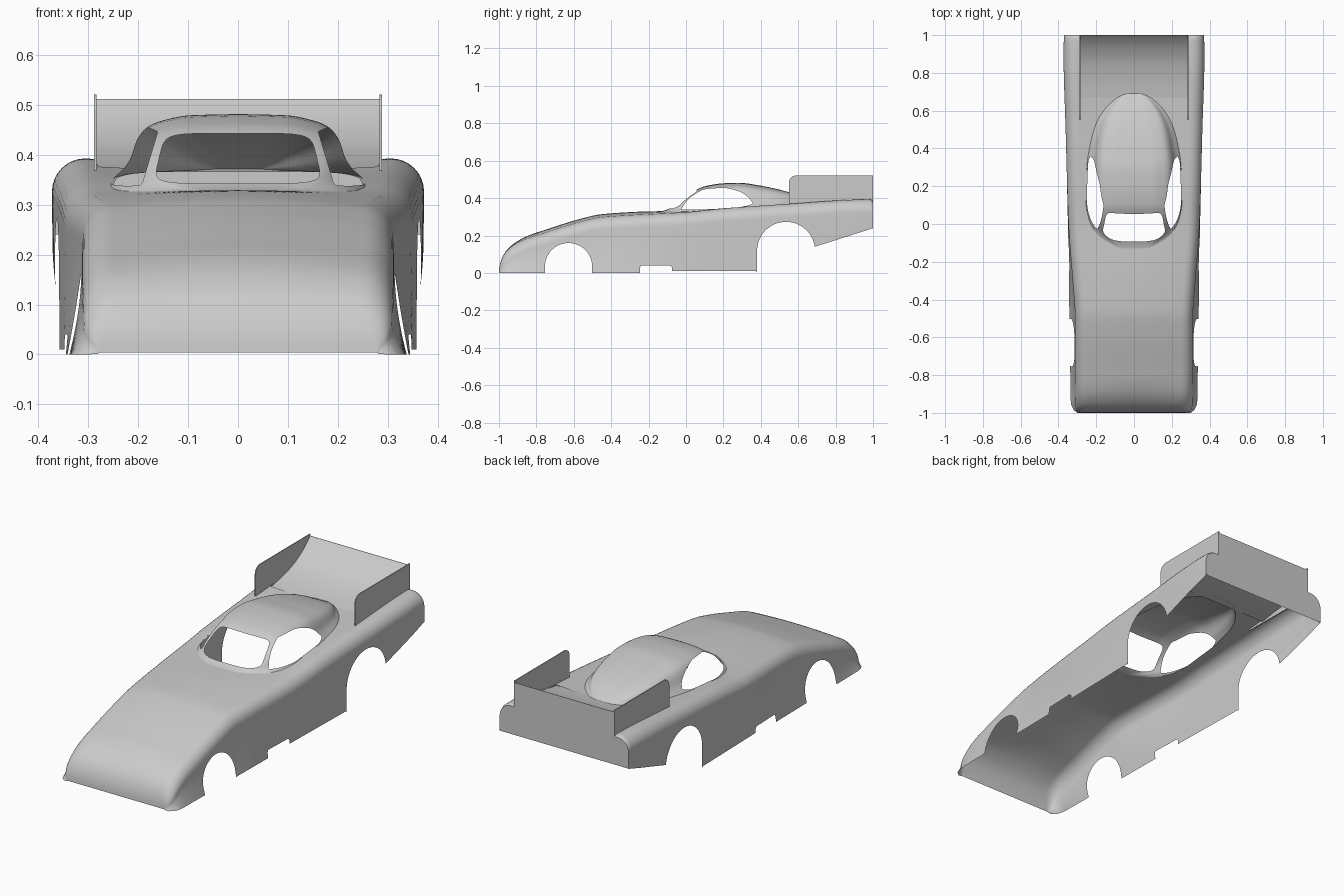
import bpy, bmesh
from math import sin, cos, pi, hypot
from mathutils import Vector

if "Cube" in bpy.data.objects:
    bpy.data.objects.remove(bpy.data.objects["Cube"])


def curve(*pts):
    """Smooth one-dimensional profile through (position, value) pairs."""
    n = len(pts)
    sl = [(pts[i + 1][1] - pts[i][1]) / (pts[i + 1][0] - pts[i][0]) for i in range(n - 1)]
    m = [sl[0]] + [0 if a * b <= 0 else 2 * a * b / (a + b) for a, b in zip(sl, sl[1:])] + [sl[-1]]

    def f(t):
        if t <= pts[0][0]:
            return pts[0][1]
        for i in range(n - 1):
            (a, p), (b, q) = pts[i], pts[i + 1]
            if t <= b:
                h = b - a
                u = (t - a) / h
                return (p * (1 + 2 * u) * (1 - u) ** 2 + m[i] * h * u * (1 - u) ** 2
                        + q * u * u * (3 - 2 * u) + m[i + 1] * h * u * u * (u - 1))
        return pts[-1][1]
    return f


def loft(rows):
    bm = bmesh.new()
    vs = [[bm.verts.new(p) for p in r] for r in rows]
    for a, b in zip(vs, vs[1:]):
        for i in range(len(a) - 1):
            bm.faces.new((a[i], a[i + 1], b[i + 1], b[i]))
    bmesh.ops.remove_doubles(bm, verts=bm.verts, dist=1e-5)
    return bm


def trim(bm, f):
    """Cut a surface along f = 0 and keep the part where f > 0."""
    new = set()
    for e in list(bm.edges):
        a, b = e.verts
        fa = f(a.co) > 0
        if fa != (f(b.co) > 0):
            p, q = a.co.copy(), b.co.copy()
            for _ in range(16):
                mid = (p + q) / 2
                if (f(mid) > 0) == fa:
                    p = mid
                else:
                    q = mid
            v = bmesh.utils.edge_split(e, a, 0.5)[1]
            v.co = (p + q) / 2
            new.add(v)
    if new:
        bmesh.ops.connect_verts(bm, verts=list(new))
    dead = []
    for fc in bm.faces:
        old = [v for v in fc.verts if v not in new]
        if any(f(v.co) <= 0 for v in old) or (not old and f(fc.calc_center_median()) <= 0):
            dead.append(fc)
    bmesh.ops.delete(bm, geom=dead, context='FACES')


def finish(name, bm, angle=40):
    bmesh.ops.recalc_face_normals(bm, faces=bm.faces)
    me = bpy.data.meshes.new(name)
    bm.to_mesh(me)
    bm.free()
    ob = bpy.data.objects.new(name, me)
    bpy.context.collection.objects.link(ob)
    bpy.ops.object.select_all(action='DESELECT')
    ob.select_set(True)
    bpy.context.view_layer.objects.active = ob
    bpy.ops.object.shade_smooth_by_angle(angle=angle * pi / 180)
    return ob


def mirrored(half):
    return [Vector((-p[0], p[1], p[2])) for p in half[:0:-1]] + [Vector(p) for p in half]


# Body profiles along y: shoulder width, sill width, shoulder height, crown
W = curve((-1, .28), (-.99, .298), (-.96, .31), (-.75, .313), (-.5, .312), (-.3, .325),
          (0, .347), (.5, .362), (.9, .373), (1, .371))
B = curve((-1, .3), (-.98, .322), (-.94, .335), (-.75, .338), (-.5, .342), (-.25, .345),
          (0, .35), (.38, .358), (1, .368))
T = curve((-1, .004), (-.998, .03), (-.985, .075), (-.965, .112), (-.89, .168), (-.74, .221),
          (-.57, .273), (-.46, .298), (-.3, .31), (0, .325), (.2, .345), (.5, .366), (.985, .393), (1, .386))
C = curve((-1, 0), (-.8, .013), (-.3, .015), (0, .008), (.4, -.004), (.7, -.01), (1, -.01))


def radius(y):
    return min(.065, .6 * T(y))


def deck(x, y):
    k = min(1, abs(x) / (W(y) - radius(y)))
    return T(y) + C(y) * (1 - k * k)


def section(y):
    w, z, r, b = W(y), T(y), radius(y), B(y)
    half = [((w - r) * i / 14, y, deck((w - r) * i / 14, y)) for i in range(15)]
    half += [(w - r + r * sin(a * pi / 16), y, z - r + r * cos(a * pi / 16)) for a in range(1, 9)]
    half += [(w + (b - w) * (k / 18) ** 1.5, y, (z - r) * (1 - k / 18)) for k in range(1, 19)]
    return mirrored(half)


# Canopy profiles: plan half-width, centreline height, normalised section
CB = curve((-.145, 0), (-.135, .06), (-.115, .11), (-.04, .205), (.03, .24), (.12, .255), (.3, .25),
           (.42, .232), (.52, .205), (.6, .16), (.66, .1), (.69, .05), (.705, 0))
CH = curve((-.145, .325), (-.1, .34), (.05, .442), (.1, .463), (.2, .479), (.28, .482), (.4, .466),
           (.5, .445), (.6, .415), (.705, .365))
CS = curve((0, 1), (.38, .98), (.62, .89), (.73, .79), (.81, .6), (.88, .3), (1, 0))

# Body shell, trimmed along the sills, wheel arches and deck openings
ys = [-1, -.999, -.997, -.994, -.99, -.985] + [-.98 + i * 1.965 / 125 for i in range(126)] + [.993, 1]
body = loft([section(y) for y in ys])
trim(body, lambda p: hypot(p.y + .628, p.z - .034) - .126)
trim(body, lambda p: max(abs(p.y + .628) - .125, p.z - .03))
trim(body, lambda p: max(abs(p.y + .16) - .086, p.z - .04))
trim(body, lambda p: max(abs(p.y - .15) - .235, p.z - .01))
trim(body, lambda p: hypot(p.y - .535, p.z - .118) - .155)
trim(body, lambda p: max(abs(p.y - .535) - .155, p.z - .118))
trim(body, lambda p: max(.685 - p.y, p.z - .14 - (p.y - .69) * .32))
trim(body, lambda p: max(abs(p.x) - CB(p.y) + .006, .25 - p.z))
trim(body, lambda p: max(abs(p.x) - .282, .67 - p.y, .3 - p.z))
finish("body_shell", body)

# Canopy with windscreen and side window openings
rows = []
for i in range(91):
    y = -.145 + .85 * (.5 - .5 * cos(pi * i / 90))
    b, h = CB(y), max(0, CH(y) - deck(0, y))
    rows.append(mirrored([(b * k / 36, y, deck(b * k / 36, y) + h * CS(k / 36)) for k in range(37)]))
canopy = loft(rows)
trim(canopy, lambda p: max(p.y - .12, (abs(p.x) / (.158 - .24 * (p.z - .393))) ** 6
                           + (abs(p.z - .393) / .05) ** 6 - 1))
win_top = curve((-.04, .34), (0, .385), (.05, .425), (.1, .447), (.2, .454), (.28, .437), (.33, .408), (.36, .37))
win_low = curve((-.04, .34), (0, .338), (.15, .342), (.25, .348), (.32, .358), (.36, .37))
trim(canopy, lambda p: max(p.z - win_top(p.y), win_low(p.y) - p.z, .16 + (.45 - p.z) * .3 - abs(p.x)))
finish("canopy", canopy)

# Tail panel closing the back of the body
tail = bmesh.new()
ring = [p for p in section(1) if p.z > .24]
ends = [Vector((s * B(1), 1, .24)) for s in (-1, 1)]
tail.faces.new([tail.verts.new(p) for p in [ends[0]] + ring + [ends[1]]])
finish("tail_panel", tail)

# Spoiler floor sweeping up to its lip, then down the back
sweep = curve((.655, .366), (.75, .383), (.85, .412), (.93, .453), (.98, .493), (.998, .512))
path = [(.655 + .343 * i / 24, sweep(.655 + .343 * i / 24)) for i in range(25)] + [(1, .512), (1, .37)]
finish("spoiler", loft([[(x, y, z) for x in (-.285, .285)] for y, z in path]))

# Spoiler end plates with a rounded top front corner
for side, s in (("left", -1), ("right", 1)):
    r = .04
    outline = [(1, .355), (1, .521)] + [(.55 + r - r * sin(a * pi / 16), .521 - r + r * cos(a * pi / 16))
                                        for a in range(9)] + [(.55, .36)]
    bm = bmesh.new()
    face = bm.faces.new([bm.verts.new((s * .284, y, z)) for y, z in outline])
    ext = bmesh.ops.extrude_face_region(bm, geom=[face], use_keep_orig=True)
    for v in ext['geom']:
        if isinstance(v, bmesh.types.BMVert):
            v.co.x += s * .005
    finish(side + "_end_plate", bm, 30)
